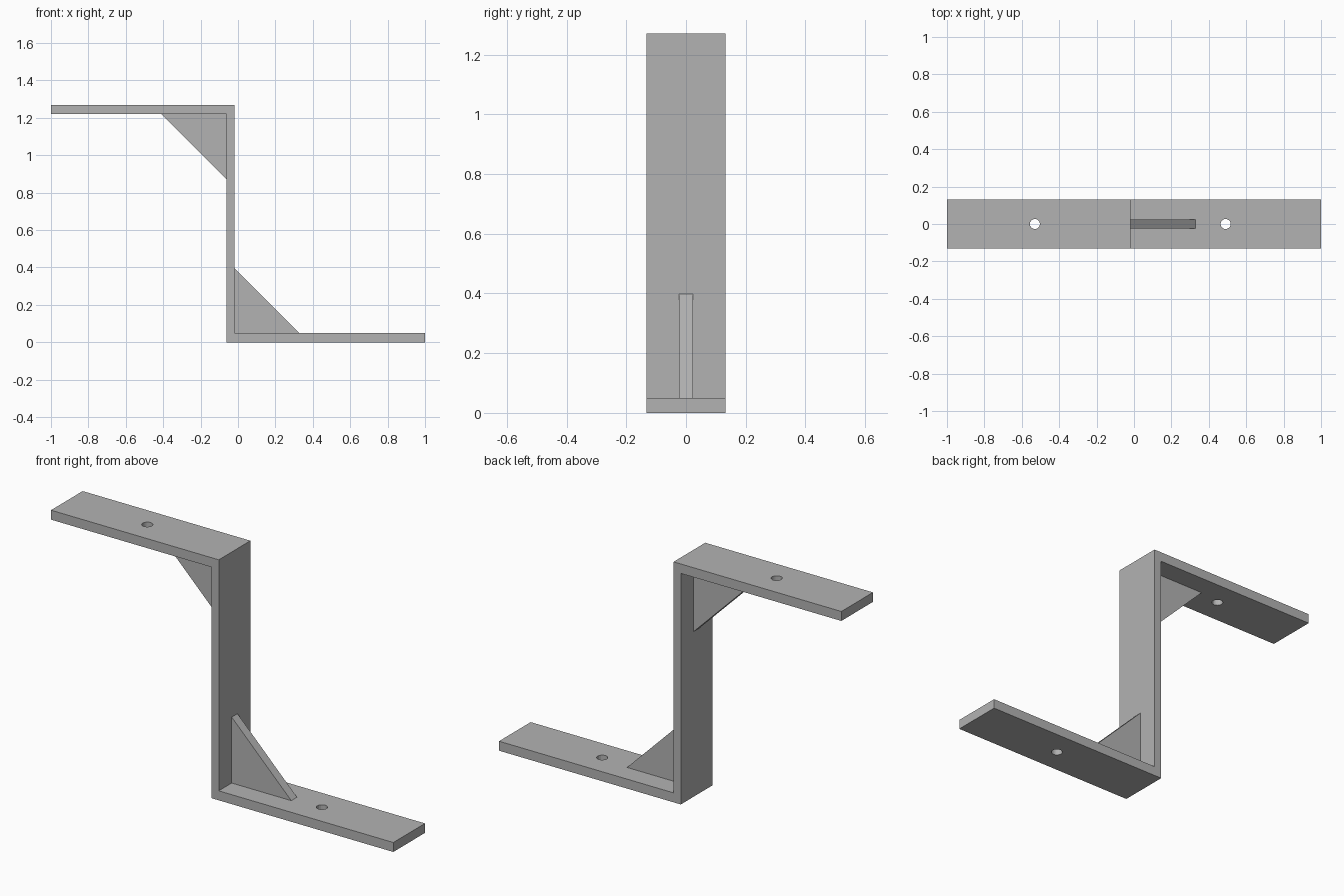
import bpy
import bmesh

cube = bpy.data.objects.get("Cube")
if cube:
    bpy.data.objects.remove(cube, do_unlink=True)

# Single plain grey finish
grey = bpy.data.materials.new("plain_grey")
grey.use_nodes = True
tone = (0.45, 0.45, 0.45, 1)
grey.diffuse_color = tone
grey.node_tree.nodes["Principled BSDF"].inputs["Base Color"].default_value = tone

TOP = 1.27
THICK = 0.05
HALF_WIDTH = 0.132
WEB_L, WEB_R = -0.062, -0.02
GUSSET = 0.348


def extrude_profile(name, points, half_width):
    """Extrude an x-z outline symmetrically along y."""
    bm = bmesh.new()
    face = bm.faces.new([bm.verts.new((x, -half_width, z)) for x, z in points])
    result = bmesh.ops.extrude_face_region(bm, geom=[face])
    moved = [g for g in result["geom"] if isinstance(g, bmesh.types.BMVert)]
    bmesh.ops.translate(bm, verts=moved, vec=(0, 2 * half_width, 0))
    bmesh.ops.recalc_face_normals(bm, faces=bm.faces)
    mesh = bpy.data.meshes.new(name)
    bm.to_mesh(mesh)
    bm.free()
    mesh.materials.append(grey)
    obj = bpy.data.objects.new(name, mesh)
    bpy.context.collection.objects.link(obj)
    return obj


# Bent strap: upper arm, upright web and lower arm
strap = extrude_profile("bent_strap", [
    (WEB_L, 0), (1, 0), (1, THICK), (WEB_R, THICK),
    (WEB_R, TOP), (-1, TOP), (-1, TOP - THICK), (WEB_L, TOP - THICK),
], HALF_WIDTH)

# Triangular gussets in the two inner corners
for name, x, z, side in (("lower_gusset", WEB_R, THICK, 1),
                         ("upper_gusset", WEB_L, TOP - THICK, -1)):
    extrude_profile(name, [(x, z), (x + side * GUSSET, z), (x, z + side * GUSSET)], 0.024)

# Screw holes through both arms
for name, x, z in (("lower_hole_cutter", 0.49, THICK / 2),
                   ("upper_hole_cutter", -0.53, TOP - THICK / 2)):
    bpy.ops.mesh.primitive_cylinder_add(vertices=16, radius=0.027, depth=0.2,
                                        location=(x, 0, z))
    cutter = bpy.context.object
    cutter.name = name
    cutter.data.materials.append(grey)
    cutter.hide_render = True
    cutter.hide_set(True)
    cut = strap.modifiers.new(name, "BOOLEAN")
    cut.operation = "DIFFERENCE"
    cut.solver = "EXACT"
    cut.object = cutter
